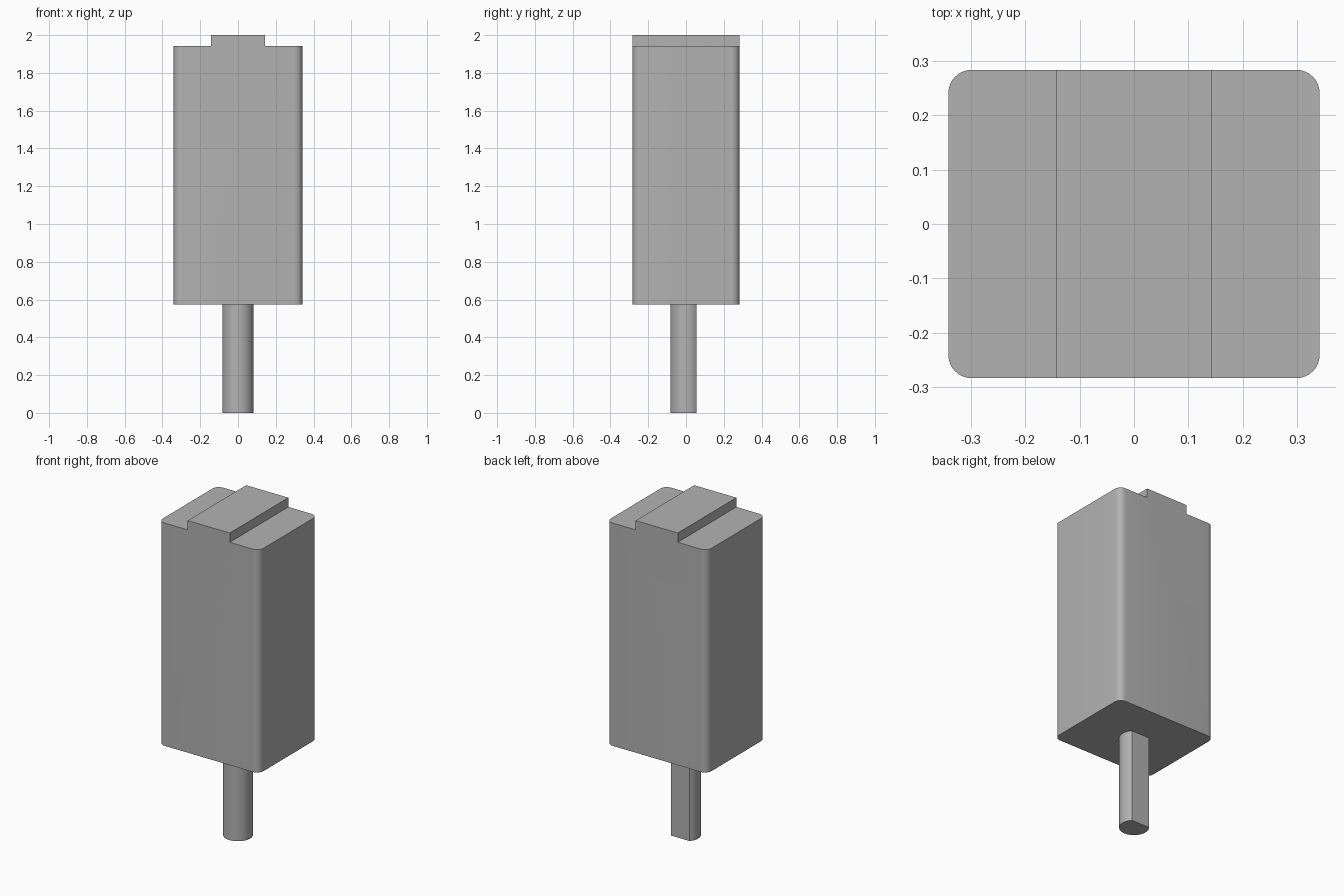
import bpy, bmesh, math
from mathutils import Vector

cube = bpy.data.objects.get("Cube")
if cube:
    bpy.data.objects.remove(cube, do_unlink=True)

# Single grey material
grey = bpy.data.materials.new("plain grey")
grey.use_nodes = True
colour = (0.448, 0.448, 0.448, 1)
grey.diffuse_color = colour
grey.node_tree.nodes["Principled BSDF"].inputs["Base Color"].default_value = colour


def extrude_profile(bm, points, offset):
    """Make a solid by sweeping a closed outline along an offset."""
    face = bm.faces.new([bm.verts.new(p) for p in points])
    swept = bmesh.ops.extrude_face_region(bm, geom=[face], use_keep_orig=True)
    moved = [g for g in swept["geom"] if isinstance(g, bmesh.types.BMVert)]
    bmesh.ops.translate(bm, verts=moved, vec=Vector(offset))
    bmesh.ops.recalc_face_normals(bm, faces=bm.faces[:])


def finish(bm, name):
    mesh = bpy.data.meshes.new(name)
    bm.to_mesh(mesh)
    bm.free()
    mesh.materials.append(grey)
    obj = bpy.data.objects.new(name, mesh)
    bpy.context.collection.objects.link(obj)
    bpy.ops.object.select_all(action="DESELECT")
    obj.select_set(True)
    bpy.context.view_layer.objects.active = obj
    bpy.ops.object.shade_smooth_by_angle(angle=math.radians(25))


# Body: block with a raised ridge on top and rounded upright corners
half_x, half_y, ridge = 0.342, 0.284, 0.143
bottom, shoulder, top = 0.575, 1.943, 2.0
half = [(half_x, bottom), (half_x, shoulder), (ridge, shoulder), (ridge, top)]
outline = half + [(-x, z) for x, z in reversed(half)]
bm = bmesh.new()
extrude_profile(bm, [(x, -half_y, z) for x, z in outline], (0, 2 * half_y, 0))
corners = [e for e in bm.edges
           if all(abs(v.co.x) > half_x - 0.01 for v in e.verts)
           and abs(e.verts[0].co.z - e.verts[1].co.z) > 1]
bmesh.ops.bevel(bm, geom=corners, offset=0.043, segments=8, profile=0.5,
                affect="EDGES")
finish(bm, "body")

# Shaft: round rod with one flat along the back
radius, flat_y, steps = 0.083, 0.055, 48
start = math.asin(flat_y / radius)
sweep = math.pi + 2 * start
arc = [math.pi - start + sweep * i / steps for i in range(steps + 1)]
bm = bmesh.new()
extrude_profile(bm, [(radius * math.cos(a), radius * math.sin(a), 0) for a in arc],
                (0, 0, bottom))
finish(bm, "shaft")
